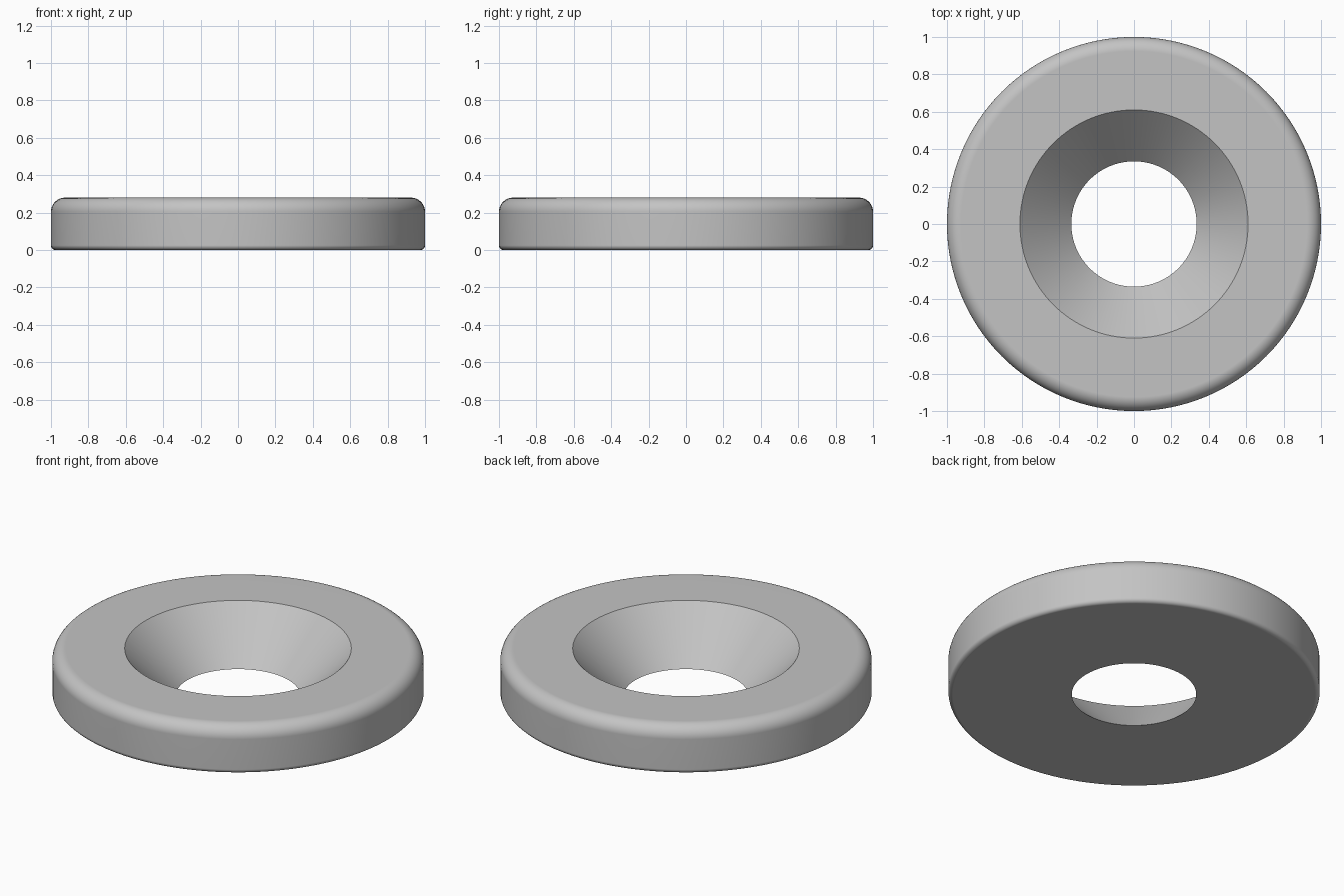
import bpy, bmesh
from math import pi, sin, cos

if "Cube" in bpy.data.objects:
    bpy.data.objects.remove(bpy.data.objects["Cube"])

OUTER, HEIGHT = 1.0, 0.28
HOLE, SINK = 0.335, 0.61
TOP_FILLET, BOTTOM_FILLET = 0.075, 0.025
SEGMENTS = 128

# Matte grey metal
grey = bpy.data.materials.new("grey_metal")
grey.use_nodes = True
colour = (0.55, 0.55, 0.55, 1)
grey.diffuse_color = colour
grey.node_tree.nodes["Principled BSDF"].inputs["Base Color"].default_value = colour


def fillet(radius, z, start, steps):
    """Quarter round at the outer rim, as (radius, height) points."""
    angles = [start + pi / 2 * i / steps for i in range(steps + 1)]
    return [(OUTER - radius + radius * cos(a), z + radius * sin(a)) for a in angles]


# Washer section: hole edge, bottom round, top round, countersink edge
profile = [(HOLE, 0)]
profile += fillet(BOTTOM_FILLET, BOTTOM_FILLET, -pi / 2, 5)
profile += fillet(TOP_FILLET, HEIGHT - TOP_FILLET, 0, 8)
profile += [(SINK, HEIGHT)]

# Revolve the closed section about the z axis
bm = bmesh.new()
verts = [bm.verts.new((r, 0, z)) for r, z in profile]
edges = [bm.edges.new((v, verts[i - 1])) for i, v in enumerate(verts)]
bmesh.ops.spin(bm, geom=verts + edges, cent=(0, 0, 0), axis=(0, 0, 1),
               angle=2 * pi, steps=SEGMENTS)
bmesh.ops.remove_doubles(bm, verts=bm.verts, dist=0.0005)
bmesh.ops.recalc_face_normals(bm, faces=bm.faces)
mesh = bpy.data.meshes.new("countersunk_washer")
bm.to_mesh(mesh)
bm.free()

washer = bpy.data.objects.new("countersunk_washer", mesh)
bpy.context.collection.objects.link(washer)
mesh.materials.append(grey)

# Smooth the rounds, keep the countersink edges crisp and the flats flat
bpy.ops.object.select_all(action='DESELECT')
washer.select_set(True)
bpy.context.view_layer.objects.active = washer
bpy.ops.object.shade_smooth_by_angle(angle=pi / 6)
weighted = washer.modifiers.new("flat_faces", 'WEIGHTED_NORMAL')
weighted.keep_sharp = True
